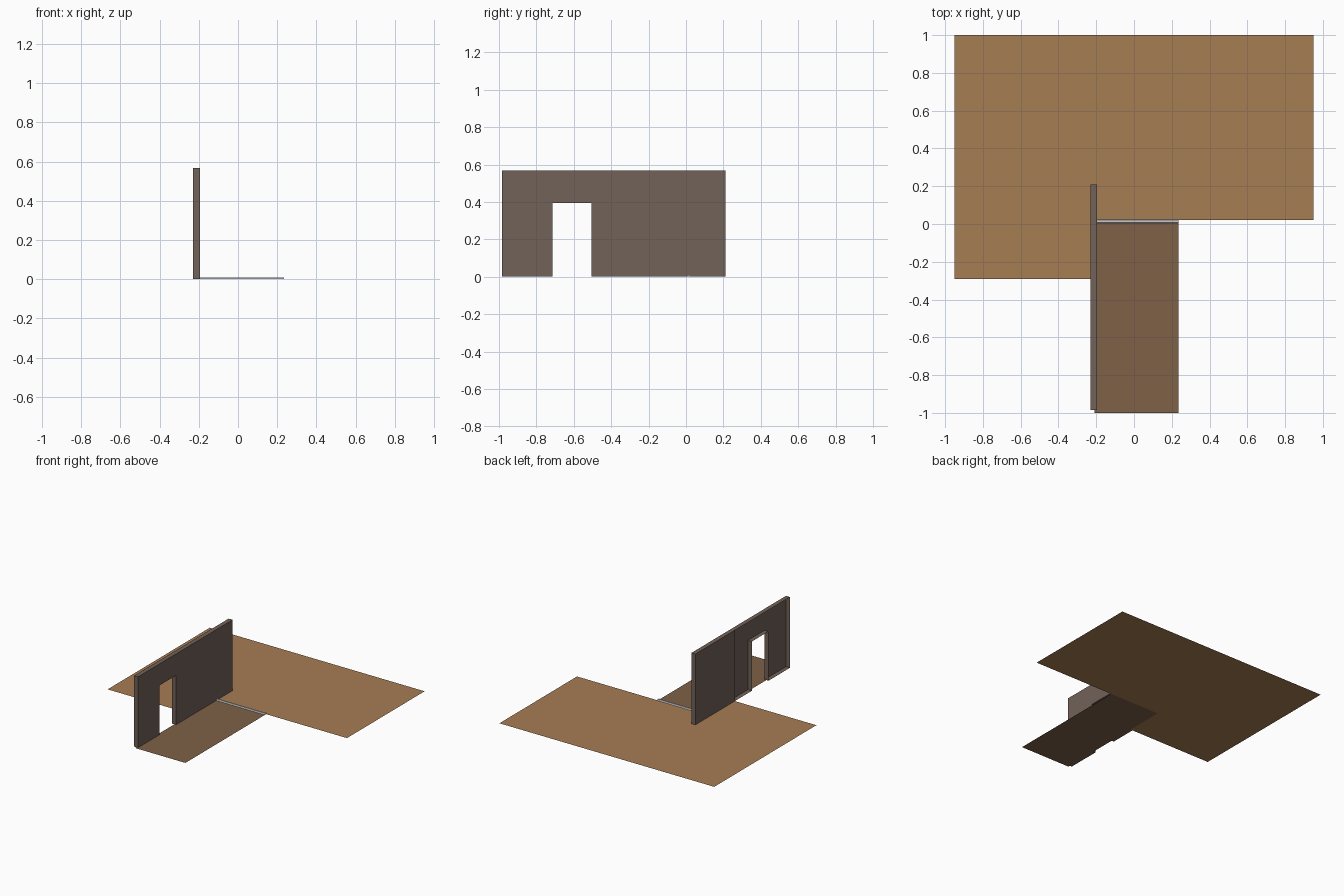
import bpy, bmesh

if "Cube" in bpy.data.objects:
    bpy.data.objects.remove(bpy.data.objects["Cube"])


def material(name, rgb):
    m = bpy.data.materials.new(name)
    m.diffuse_color = (*rgb, 1)
    m.use_nodes = True
    m.node_tree.nodes["Principled BSDF"].inputs["Base Color"].default_value = m.diffuse_color
    return m


ROOM = material("light wood brown", (0.38, 0.205, 0.088))
HALL = material("dark wood brown", (0.209, 0.119, 0.063))
WALL = material("grey brown wall", (0.168, 0.122, 0.098))
METAL = material("pale grey metal", (0.6, 0.6, 0.6))


def add_part(name, polygons, mat):
    """Make one object from a few outlines."""
    bm = bmesh.new()
    for poly in polygons:
        bm.faces.new([bm.verts.new(p) for p in poly])
    bmesh.ops.remove_doubles(bm, verts=bm.verts, dist=1e-5)
    mesh = bpy.data.meshes.new(name)
    bm.to_mesh(mesh)
    bm.free()
    mesh.materials.append(mat)
    obj = bpy.data.objects.new(name, mesh)
    bpy.context.collection.objects.link(obj)


def flat(outline, z=0):
    return [(x, y, z) for x, y in outline]


def sweep_x(outline, x0, x1):
    """Side walls of a (y, z) outline swept from x0 to x1."""
    pairs = zip(outline, outline[1:] + outline[:1])
    return [[(x0, *a), (x0, *b), (x1, *b), (x1, *a)] for a, b in pairs]


def cap(outline, x):
    return [(x, y, z) for y, z in outline]


# Room floor, L-shaped sheet
add_part("room_floor", [flat([(-0.95, -0.29), (-0.21, -0.29), (-0.21, 0.02),
                              (0.95, 0.02), (0.95, 1.0), (-0.95, 1.0)])], ROOM)

# Hallway floor sheet
add_part("hallway_floor", [flat([(-0.21, -1.0), (0.235, -1.0),
                                 (0.235, 0.02), (-0.21, 0.02)])], HALL)

# Wall shell with doorway; the outer skin covers only the room side
OUT, IN, BASE, TOP = -0.23, -0.195, 0.001, 0.567
outline = [(-0.985, BASE), (-0.715, BASE), (-0.715, 0.395), (-0.505, 0.395),
           (-0.505, BASE), (0.21, BASE), (0.21, TOP), (-0.985, TOP)]
skin = [(-0.29, BASE), (-0.29, TOP), (0.21, TOP), (0.21, BASE)]
add_part("hallway_wall",
         sweep_x(outline, OUT, IN) + [cap(outline, IN), cap(skin, OUT)], WALL)

# Low bevelled threshold strip between the two floors
strip = [(0.004, 0.0005), (0.025, 0.0005), (0.021, 0.01), (0.008, 0.01)]
add_part("threshold_strip",
         sweep_x(strip, -0.195, 0.235) + [cap(strip, 0.235), cap(strip[::-1], -0.195)], METAL)
